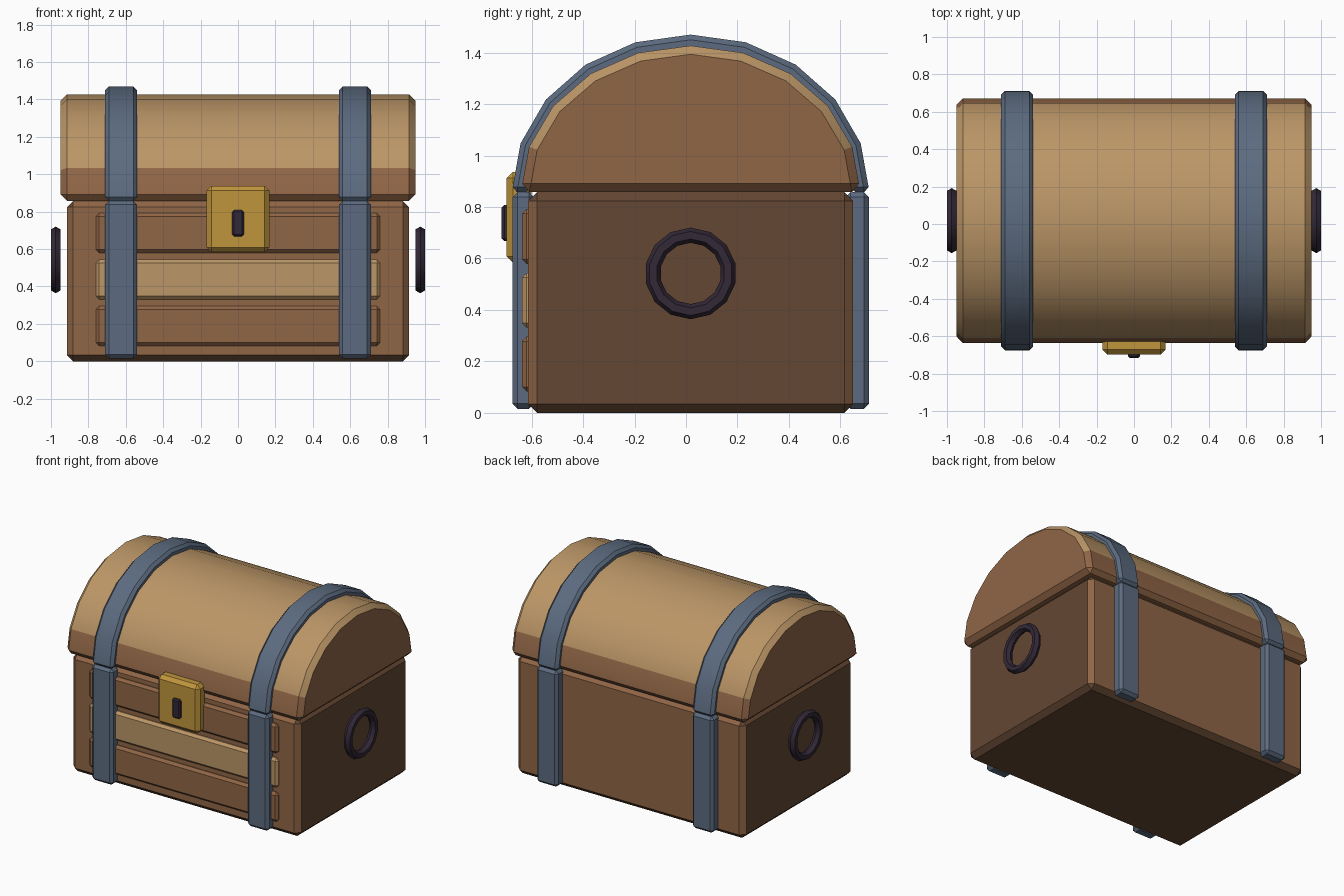
import bpy, bmesh, math
from mathutils import Matrix

if "Cube" in bpy.data.objects:
    bpy.data.objects.remove(bpy.data.objects["Cube"])

CY = 0.018      # depth centre of the chest body
Z0 = 0.858      # height where the lid meets the body


def mat(name, rgb):
    m = bpy.data.materials.new(name)
    m.diffuse_color = (*rgb, 1)
    m.use_nodes = True
    m.node_tree.nodes["Principled BSDF"].inputs["Base Color"].default_value = m.diffuse_color
    return m


TAN = mat("light_wood", (0.50, 0.305, 0.135))
BROWN = mat("mid_wood", (0.28, 0.132, 0.062))
DARK = mat("dark_wood", (0.126, 0.063, 0.033))
STEEL = mat("blue_steel", (0.107, 0.148, 0.216))
GOLD = mat("gold", (0.53, 0.30, 0.045))
IRON = mat("black_iron", (0.032, 0.021, 0.037))


def finish(name, bm, mats, bevel=0, rule=None):
    """Chamfer the sharp edges, colour faces by rule, smooth the shallow angles."""
    bmesh.ops.recalc_face_normals(bm, faces=bm.faces[:])
    if bevel:
        sharp = [e for e in bm.edges if e.calc_face_angle(0) > math.radians(30)]
        bmesh.ops.bevel(bm, geom=sharp, offset=bevel, segments=1,
                        affect='EDGES', clamp_overlap=True)
    bm.normal_update()
    if rule:
        for f in bm.faces:
            f.material_index = rule(f)
    me = bpy.data.meshes.new(name)
    bm.to_mesh(me)
    bm.free()
    for m in mats:
        me.materials.append(m)
    ob = bpy.data.objects.new(name, me)
    bpy.context.collection.objects.link(ob)
    bpy.ops.object.select_all(action='DESELECT')
    ob.select_set(True)
    bpy.context.view_layer.objects.active = ob
    bpy.ops.object.shade_smooth_by_angle(angle=math.radians(30))
    return ob


def box(name, x, y, z, mats, bevel, rule=None):
    bm = bmesh.new()
    bmesh.ops.create_cube(bm, size=1)
    for v in bm.verts:
        for i, (lo, hi) in enumerate((x, y, z)):
            v.co[i] = lo if v.co[i] < 0 else hi
    return finish(name, bm, mats, bevel, rule)


def arc(ry, rz):
    """Half ellipse in ten segments, in the y-z plane."""
    return [(CY + ry * math.cos(math.pi * i / 10),
             Z0 + rz * math.sin(math.pi * i / 10)) for i in range(11)]


def extrude_profile(name, pts, x0, x1, mats, bevel, rule=None):
    bm = bmesh.new()
    face = bm.faces.new([bm.verts.new((x0, y, z)) for y, z in pts])
    ext = bmesh.ops.extrude_face_region(bm, geom=[face], use_keep_orig=True)
    for v in ext["geom"]:
        if isinstance(v, bmesh.types.BMVert):
            v.co.x = x1
    return finish(name, bm, mats, bevel, rule)


# Body: mid wood front and back, dark ends and base
box("body", (-0.915, 0.915), (CY - 0.631, CY + 0.631), (0, Z0), [BROWN, DARK],
    0.034, lambda f: 0 if abs(f.normal.y) > 0.65 and f.normal.z > -0.5 else 1)

# Domed lid: light wood top, mid wood ends and lowest board
extrude_profile("lid", arc(0.66, 0.569), -0.948, 0.948, [TAN, BROWN], 0.033,
                lambda f: int(abs(f.normal.x) > 0.9
                              or f.calc_center_median().z < 1.0))

# Front planks, the middle one lighter
for i, (label, m) in enumerate((("lower", BROWN), ("middle", TAN), ("upper", BROWN))):
    z = 0.083 + 0.248 * i
    box(label + "_plank", (-0.76, 0.76), (-0.637, -0.59), (z, z + 0.213), [m], 0.018)

# Metal straps over the lid and down the front and back
for side, s in (("left", -1), ("right", 1)):
    x = (s * 0.625 - 0.085, s * 0.625 + 0.085)
    extrude_profile(side + "_lid_strap", arc(0.695, 0.612) + arc(0.62, 0.53)[::-1],
                    *x, [STEEL], 0.02)
    box(side + "_front_strap", x, (-0.675, -0.59), (0.016, Z0), [STEEL], 0.02)
    box(side + "_back_strap", x, (0.62, 0.712), (0.016, Z0), [STEEL], 0.02)

    # Ring handle on the end
    bpy.ops.mesh.primitive_torus_add(
        major_segments=14, minor_segments=6, major_radius=0.1485,
        minor_radius=0.0295, location=(s * 0.9745, CY, 0.542),
        rotation=(0, math.pi / 2, 0))
    ring = bpy.context.object
    ring.name = side + "_ring_handle"
    ring.data.materials.append(IRON)
    bpy.ops.object.shade_smooth_by_angle(angle=math.radians(30))

# Lock plate and keyhole
box("lock_plate", (-0.168, 0.168), (-0.697, -0.60), (0.583, 0.937), [GOLD], 0.025)
box("keyhole", (-0.032, 0.032), (-0.716, -0.66), (0.668, 0.808), [IRON], 0.01)
